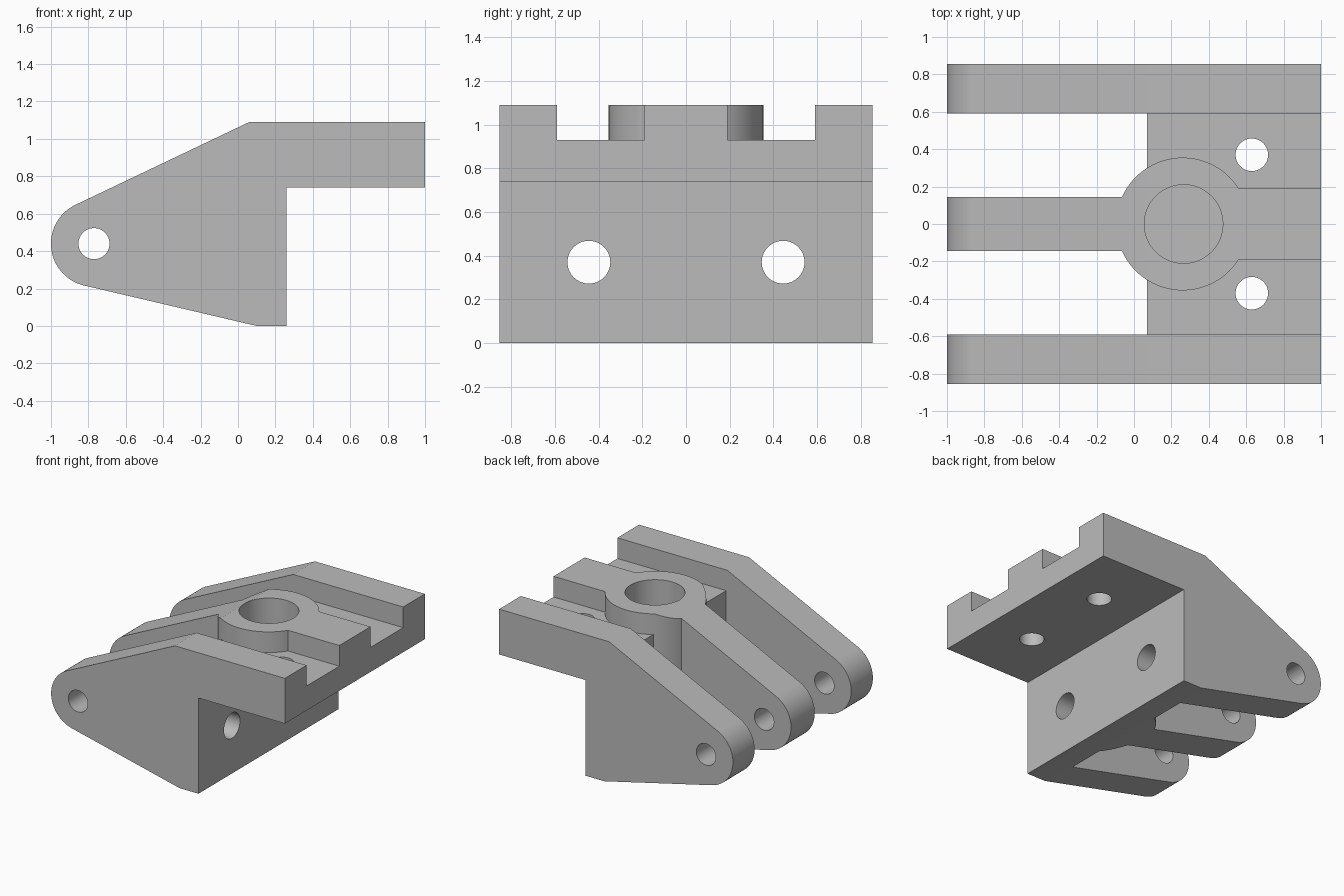
import bpy, bmesh, math
from mathutils import Vector, Matrix

if "Cube" in bpy.data.objects:
    bpy.data.objects.remove(bpy.data.objects["Cube"], do_unlink=True)

grey = bpy.data.materials.new("plain grey")
grey.use_nodes = True
colour = (0.5, 0.5, 0.5, 1)
grey.diffuse_color = colour
grey.node_tree.nodes["Principled BSDF"].inputs["Base Color"].default_value = colour


def finish(name, bm):
    bmesh.ops.recalc_face_normals(bm, faces=bm.faces)
    mesh = bpy.data.meshes.new(name)
    bm.to_mesh(mesh)
    bm.free()
    mesh.materials.append(grey)
    ob = bpy.data.objects.new(name, mesh)
    bpy.context.collection.objects.link(ob)
    return ob


def box(name, x, y, z):
    bm = bmesh.new()
    bmesh.ops.create_cube(bm, size=1)
    for v in bm.verts:
        v.co = [(a + b) / 2 + c * (b - a) for (a, b), c in zip((x, y, z), v.co)]
    return finish(name, bm)


def cylinder(name, centre, radius, length, axis="Z"):
    bm = bmesh.new()
    turn = {"X": Matrix.Rotation(math.pi / 2, 4, "Y"),
            "Y": Matrix.Rotation(math.pi / 2, 4, "X"), "Z": Matrix()}[axis]
    bmesh.ops.create_cone(bm, cap_ends=True, segments=96, radius1=radius, radius2=radius,
                          depth=length, matrix=Matrix.Translation(centre) @ turn)
    return finish(name, bm)


def combine(target, tool, operation):
    mod = target.modifiers.new("combine", "BOOLEAN")
    mod.operation, mod.solver, mod.object = operation, "EXACT", tool
    bpy.ops.object.select_all(action="DESELECT")
    bpy.context.view_layer.objects.active = target
    target.select_set(True)
    bpy.ops.object.modifier_apply(modifier=mod.name)
    bpy.data.objects.remove(tool, do_unlink=True)


# Side profile: rounded nose, sloping edges, step under the shelf
pivot, nose = Vector((-0.77, 0.44)), 0.23
top_corner, low_corner = Vector((0.06, 1.09)), Vector((0.1, 0))


def tangent_angle(corner, side):
    d = corner - pivot
    return math.atan2(d.y, d.x) + side * math.acos(nose / d.length)


start = tangent_angle(top_corner, 1)
end = tangent_angle(low_corner, -1) + 2 * math.pi
steps = 40
outline = [pivot + nose * Vector((math.cos(a), math.sin(a)))
           for a in (start + (end - start) * i / steps for i in range(steps + 1))]
outline += [low_corner, (0.26, 0), (0.26, 0.74), (1, 0.74), (1, 1.09), top_corner]
bm = bmesh.new()
face = bm.faces.new([bm.verts.new((x, -0.855, z)) for x, z in outline])
extruded = bmesh.ops.extrude_face_region(bm, geom=[face])["geom"]
bmesh.ops.translate(bm, vec=(0, 1.71, 0),
                    verts=[g for g in extruded if isinstance(g, bmesh.types.BMVert)])
profile = finish("side_profile", bm)

# Back wall and shelf, joined with side arms, centre rib and round boss
bracket = box("bracket", (0.07, 1.2), (-0.7, 0.7), (-0.1, 0.93))
combine(bracket, cylinder("boss", (0.26, 0, 0.5), 0.355, 1.5), "UNION")
combine(bracket, box("centre_rib", (-1.2, 0.26), (-0.145, 0.145), (-0.2, 1.2)), "UNION")
combine(bracket, box("shelf_rib", (0.3, 1.3), (-0.19, 0.19), (0.8, 1.3)), "UNION")
for side in (-1, 1):
    span = sorted((side * 0.59, side))
    combine(bracket, box("side_arm", (-1.3, 1.4), span, (-0.3, 1.4)), "UNION")
combine(bracket, profile, "INTERSECT")

# Blind bore, pivot pin hole, and mounting holes in wall and shelf
combine(bracket, cylinder("bore", (0.265, 0, 1.3), 0.21, 1), "DIFFERENCE")
combine(bracket, cylinder("pin_hole", (pivot.x, 0, pivot.y), 0.083, 3, "Y"), "DIFFERENCE")
for side in (-1, 1):
    combine(bracket, cylinder("wall_hole", (0.15, side * 0.445, 0.37), 0.098, 0.5, "X"), "DIFFERENCE")
    combine(bracket, cylinder("shelf_hole", (0.63, side * 0.37, 0.83), 0.087, 0.6), "DIFFERENCE")

bracket.select_set(True)
bpy.context.view_layer.objects.active = bracket
bpy.ops.object.shade_smooth_by_angle(angle=math.radians(20))
